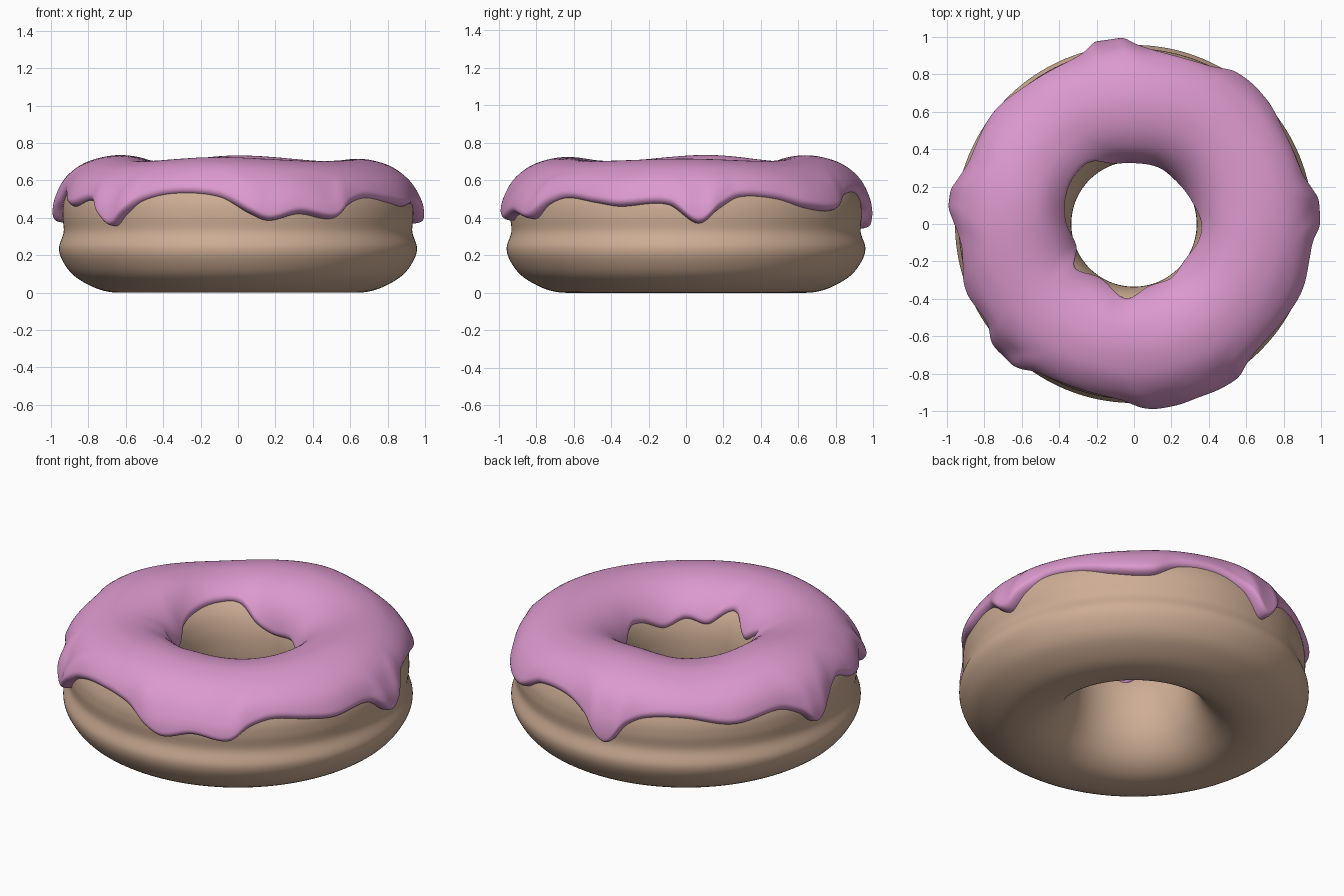
import bpy, math
from mathutils import Vector

if "Cube" in bpy.data.objects:
    bpy.data.objects.remove(bpy.data.objects["Cube"])

def material(name, rgb):
    m = bpy.data.materials.new(name)
    m.diffuse_color = (*rgb, 1)
    m.use_nodes = True
    m.node_tree.nodes["Principled BSDF"].inputs["Base Color"].default_value = m.diffuse_color
    return m

def ring_mesh(name, rows, mat, closed):
    """rows: one cross-section (list of points) per angle, joined all around."""
    n, k = len(rows), len(rows[0])
    verts = [p for row in rows for p in row]
    faces = []
    for i in range(n):
        a, b = i * k, ((i + 1) % n) * k
        for j in range(k if closed else k - 1):
            j2 = (j + 1) % k
            faces.append((a + j, b + j, b + j2, a + j2))
    me = bpy.data.meshes.new(name)
    me.from_pydata(verts, [], faces)
    me.materials.append(mat)
    me.polygons.foreach_set("use_smooth", [True] * len(faces))
    ob = bpy.data.objects.new(name, me)
    bpy.context.collection.objects.link(ob)
    return ob

def hermite(p0, p1, m0, m1, t):
    t2, t3 = t * t, t * t * t
    return p0*(2*t3-3*t2+1) + m0*(t3-2*t2+t) + p1*(3*t2-2*t3) + m1*(t3-t2)

def around(knots, deg):
    """Smooth periodic curve through (angle, value) knots."""
    n = len(knots)
    def K(i):
        q, r = divmod(i, n)
        return knots[r][0] + 360 * q, knots[r][1]
    if deg < knots[0][0]:
        deg += 360
    i = max(j for j in range(n) if knots[j][0] <= deg)
    (xa, ya), (x0, y0), (x1, y1), (xb, yb) = K(i-1), K(i), K(i+1), K(i+2)
    w = x1 - x0
    return hermite(y0, y1, (y1-ya)/(x1-xa)*w, (yb-y0)/(xb-x0)*w, (deg-x0)/w)

# Dough cross-section (radius, height), from the base up the outside, down the hole
PROFILE = [Vector(p) for p in [
    (.64, .0), (.75, .02), (.87, .085), (.935, .165), (.957, .24), (.932, .325),
    (.938, .41), (.93, .49), (.89, .58), (.81, .645), (.71, .678), (.62, .685),
    (.52, .667), (.435, .62), (.375, .55), (.343, .46), (.335, .36), (.343, .26),
    (.375, .16), (.44, .07), (.53, .015)]]
SUB = 6
N = len(PROFILE)
curve = []
for i in range(N):
    a, b, c, d = (PROFILE[(i + o) % N] for o in (-1, 0, 1, 2))
    curve += [hermite(b, c, (c - a) / 2, (d - b) / 2, t / SUB) for t in range(SUB)]

def revolve(p, ang):
    return (p.x * math.cos(ang), p.x * math.sin(ang), max(p.y, 0))

dough_mat = material("dough tan", (.62, .42, .30))
icing_mat = material("icing pink", (.72, .32, .62))

ring_mesh("dough", [[revolve(p, 2 * math.pi * i / 160) for p in curve]
                    for i in range(160)], dough_mat, True)

# Icing edge heights on the outside and in the hole, and icing top height
OUTER = [(4, .37), (11, .45), (18, .51), (31, .50), (43, .45), (56, .44), (66, .52),
         (80, .53), (90, .46), (98, .34), (105, .46), (112, .51), (125, .515),
         (141, .47), (158, .50), (166, .45), (172, .375), (178, .45), (188, .53),
         (198, .47), (203, .46), (214, .49), (221, .40), (226, .355), (231, .42),
         (237, .49), (249, .53), (264, .51), (274, .42), (280, .385), (290, .42),
         (302, .395), (309, .47), (317, .505), (329, .48), (338, .46), (354, .47)]
INNER = [(0, .54), (25, .47), (45, .44), (65, .47), (90, .46), (108, .50), (123, .59),
         (140, .60), (160, .58), (180, .54), (200, .47), (216, .58), (238, .50),
         (264, .59), (285, .50), (305, .52), (325, .48), (345, .53)]
TOP = [(0, .715), (45, .703), (90, .733), (130, .702), (170, .735), (215, .702),
       (260, .724), (310, .703)]

# Arc length along the dough profile
arc = [0]
for p, q in zip(curve, curve[1:]):
    arc.append(arc[-1] + (q - p).length)
crown = 11 * SUB

def at(s):
    i = max(1, next((j for j, a in enumerate(arc) if a >= s), len(arc) - 1))
    return curve[i-1].lerp(curve[i], (s - arc[i-1]) / (arc[i] - arc[i-1]))

def arc_at_height(z, step):
    i = crown
    while curve[i + step].y > z:
        i += step
    p, q = curve[i], curve[i + step]
    return arc[i] + (arc[i + step] - arc[i]) * (p.y - z) / (p.y - q.y)

def smooth(x):
    x = min(max(x, 0), 1)
    return x * x * (3 - 2 * x)

# Icing: dough profile pushed outward, with rounded lips and swollen drips
COLS, STEPS = 360, 56
rows = []
for c in range(COLS):
    deg = 360 * c / COLS
    zo, zi = around(OUTER, deg), around(INNER, deg)
    s0, s1 = arc_at_height(zo, -1), arc_at_height(zi, 1)
    thick = around(TOP, deg) - .685
    drip = smooth((.51 - zo) / .12)
    row = []
    for j in range(STEPS + 1):
        u = (1 - math.cos(math.pi * j / STEPS)) / 2
        s = s0 + (s1 - s0) * u
        tan = (at(s + .02) - at(s - .02)).normalized()
        normal = Vector((tan.y, -tan.x))
        do, di = s - s0, s1 - s
        off = thick + (.026 + .034 * drip - thick) * (1 - smooth(do / .22))
        off += (.025 - off) * (1 - smooth(di / .2))
        lip = min(min(do, di) / .035, 1)
        off = -.01 + (off + .01) * math.sqrt(max(0, 1 - (1 - lip) ** 2))
        row.append(revolve(at(s) + normal * off, math.radians(deg)))
    rows.append(row)
ring_mesh("icing", rows, icing_mat, False)
